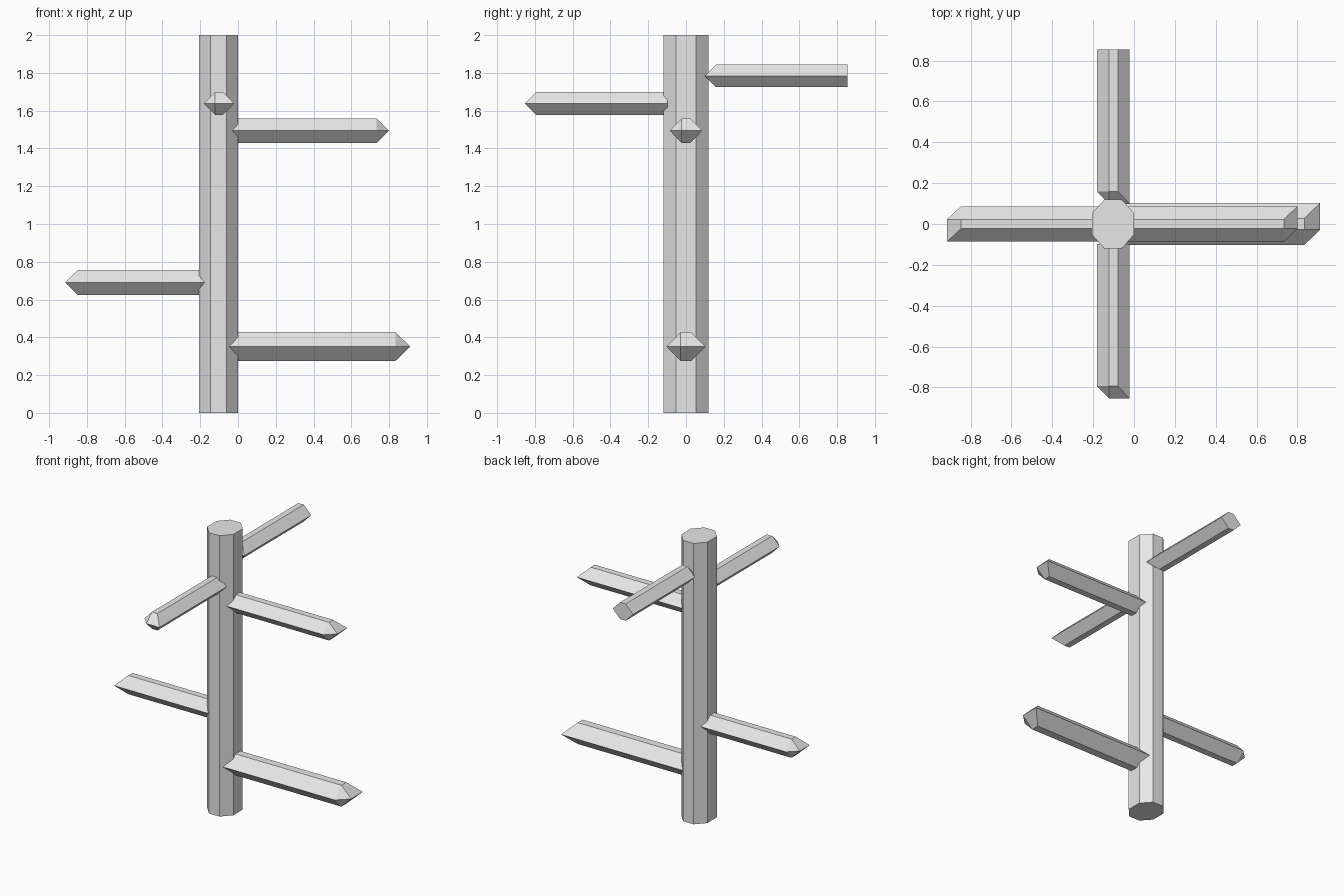
import bpy
from mathutils import Matrix, Vector
from math import radians

if "Cube" in bpy.data.objects:
    bpy.data.objects.remove(bpy.data.objects["Cube"])

# Single flat grey
grey = bpy.data.materials.new("light_grey")
grey.diffuse_color = (0.8, 0.8, 0.8, 1)
grey.use_nodes = True
grey.node_tree.nodes["Principled BSDF"].inputs["Base Color"].default_value = grey.diffuse_color


def make_object(name, verts, faces):
    mesh = bpy.data.meshes.new(name)
    mesh.from_pydata(verts, [], faces)
    mesh.materials.append(grey)
    obj = bpy.data.objects.new(name, mesh)
    bpy.context.collection.objects.link(obj)
    return obj


def prism(n):
    """Side faces between ring 0..n-1 and ring n..2n-1."""
    return [(i, (i + 1) % n, n + (i + 1) % n, n + i) for i in range(n)]


# Post: slightly flattened octagonal column
X, Y, CX = 0.103, 0.12, -0.103
sx, sy = 0.042, 0.053
ring = [(X, -sy), (X, sy), (sx, Y), (-sx, Y), (-X, sy), (-X, -sy), (-sx, -Y), (sx, -Y)]
verts = [(CX + x, y, z) for z in (0, 2) for x, y in ring]
make_object("post", verts, prism(8) + [tuple(range(7, -1, -1)), tuple(range(8, 16))])


def branch(name, start, angle, length, width, height, tip):
    """Hexagonal bar along local +x from a flat end to a skewed wedge tip."""
    w, h, s = width / 2, height / 2, width * 0.135
    hexagon = [(w, 0), (s, h), (-s, h), (-w, 0), (-s, -h), (s, -h)]
    verts = [(0, y, z) for y, z in hexagon]
    verts += [(length if i == 0 else length - tip, y, z) for i, (y, z) in enumerate(hexagon)]
    verts.append((length, -s, 0))          # inner end of the wedge edge
    faces = prism(6) + [(5, 4, 3, 2, 1, 0),
                        (6, 7, 8, 12), (8, 9, 12), (9, 10, 12), (10, 11, 6, 12)]
    turn = Matrix.Rotation(radians(angle), 3, 'Z')
    verts = [turn @ Vector(v) + Vector(start) for v in verts]
    return make_object(name, verts, faces)


# Branches: name, flat-end centre, heading, length, width, height, tip length
branch("lower_right_branch", (-0.06, 0, 0.351), 0, 0.972, 0.206, 0.152, 0.078)
branch("upper_right_branch", (-0.045, 0, 1.494), 0, 0.845, 0.172, 0.129, 0.066)
branch("left_branch", (-0.07, 0, 0.691), 180, 0.845, 0.172, 0.133, 0.067)
branch("front_branch", (-0.101, -0.099, 1.638), -90, 0.755, 0.16, 0.12, 0.06)
branch("back_branch", (-0.101, 0.854, 1.784), -90, 0.755, 0.16, 0.12, 0.06)
